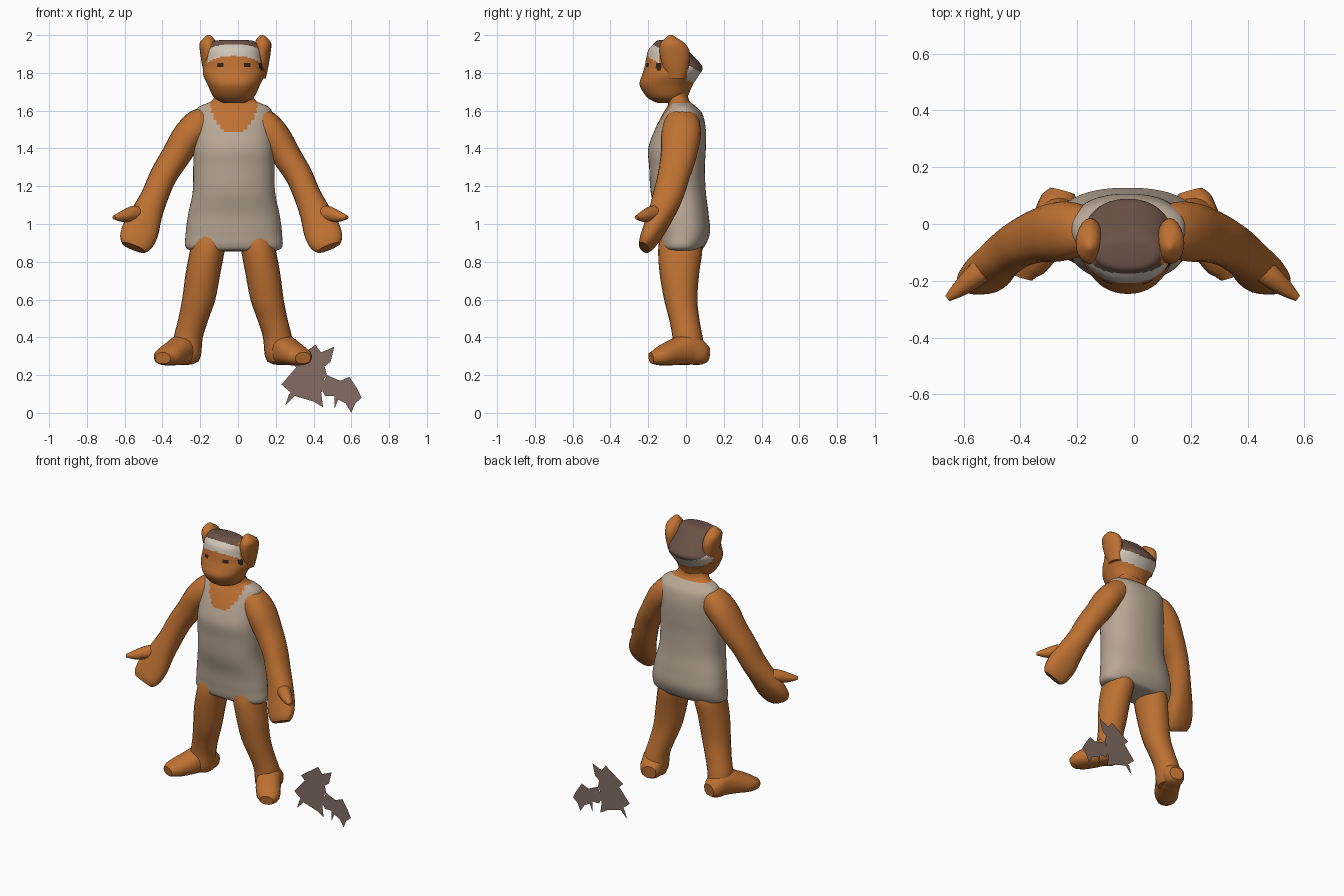
import bpy, bmesh, math
from mathutils import Vector


def material(name, rgb):
    m = bpy.data.materials.new(name)
    m.diffuse_color = (*rgb, 1)
    return m


FUR = material("orange fur", (0.515, 0.165, 0.032))
CLOTH = material("beige cloth", (0.48, 0.385, 0.30))
BAND = material("pale band", (0.64, 0.56, 0.48))
HAIR = material("brown hair", (0.145, 0.083, 0.062))
DARK = material("dark eye", (0.03, 0.016, 0.012))
SPLAT = material("grey brown", (0.225, 0.150, 0.125))
CX = -0.022          # centre line of the figure


def spline(keys, steps):
    """Catmull-Rom through key tuples."""
    out = []
    for i in range(len(keys) - 1):
        k = [keys[max(i - 1, 0)], keys[i], keys[i + 1], keys[min(i + 2, len(keys) - 1)]]
        for s in range(steps):
            t = s / steps
            out.append(tuple(
                0.5 * (2 * b + (c - a) * t + (2 * a - 5 * b + 4 * c - d) * t * t
                       + (3 * b - a - 3 * c + d) * t ** 3)
                for a, b, c, d in zip(*k)))
    out.append(tuple(keys[-1]))
    return out


def loft(name, keys, n=20, steps=4, ref=None, p=1.0, mirror=None,
         mats=(FUR,), rule=None):
    """Loft rings (x, y, z, ru, rv); ref=None keeps rings level."""
    rings = spline(keys, steps)
    cs = [Vector(r[:3]) for r in rings]
    bm = bmesh.new()
    loops = []
    for i, r in enumerate(rings):
        u, v = Vector((1, 0, 0)), Vector((0, 1, 0))
        if ref:
            t = (cs[min(i + 1, len(cs) - 1)] - cs[max(i - 1, 0)]).normalized()
            u = t.cross(Vector(ref)).normalized()
            v = t.cross(u)
        loop = []
        for j in range(n):
            a = 2 * math.pi * j / n
            c, s = math.cos(a), math.sin(a)
            c = math.copysign(abs(c) ** p, c)
            s = math.copysign(abs(s) ** p, s)
            co = cs[i] + u * c * max(r[3], 0.004) + v * s * max(r[4], 0.004)
            if mirror is not None:
                co.x = 2 * mirror - co.x
            loop.append(bm.verts.new(co))
        loops.append(loop)
    for a, b in zip(loops, loops[1:]):
        for j in range(n):
            k = (j + 1) % n
            bm.faces.new((a[j], a[k], b[k], b[j]))
    bm.faces.new(loops[0])
    bm.faces.new(loops[-1])
    bmesh.ops.recalc_face_normals(bm, faces=bm.faces[:])
    if rule:
        for f in bm.faces:
            f.material_index = rule(*f.calc_center_median())
    me = bpy.data.meshes.new(name)
    bm.to_mesh(me)
    bm.free()
    me.shade_smooth()
    me.set_sharp_from_angle(angle=math.radians(50))
    for m in mats:
        me.materials.append(m)
    ob = bpy.data.objects.new(name, me)
    bpy.context.collection.objects.link(ob)
    return ob


def level(rows):
    """(z, half width, front y, back y) rows to level rings."""
    return [(CX, (f + b) / 2, z, w, (b - f) / 2) for z, w, f, b in rows]


# Torso wearing a tunic, with bare neck and scoop neckline
def torso_rule(x, y, z):
    dx = x - CX
    scoop = y < -0.04 and (dx / 0.125) ** 2 + ((z - 1.65) / 0.17) ** 2 < 1
    return 0 if scoop or z > 1.64 else 1


loft("tunic_torso", level([
    (0.855, 0.16, -0.08, 0.05), (0.87, 0.25, -0.135, 0.09), (0.95, 0.255, -0.15, 0.126),
    (1.05, 0.242, -0.16, 0.12), (1.17, 0.218, -0.187, 0.105), (1.30, 0.215, -0.195, 0.10),
    (1.40, 0.212, -0.20, 0.105), (1.50, 0.206, -0.165, 0.105), (1.58, 0.205, -0.125, 0.088),
    (1.62, 0.185, -0.10, 0.055), (1.65, 0.12, -0.095, 0.02), (1.69, 0.10, -0.115, 0.01),
    (1.75, 0.10, -0.12, 0.015)]),
    n=64, steps=7, p=0.85, mats=(FUR, CLOTH), rule=torso_rule)


# Head with tilted band, hair on top and painted eyes
def head_rule(x, y, z):
    dx = x - CX
    tilt = z + 0.58 * (y + 0.2)
    if y < -0.1 and abs(abs(dx) - 0.068) < 0.018 and abs(z - 1.843) < 0.011:
        return 3
    if dx > 0.1 and abs(y + 0.143) < 0.014 and abs(z - 1.83) < 0.018:
        return 3
    if tilt < 1.885 or (abs(dx) > 0.115 and -0.14 < y < -0.03):
        return 0
    return 1 if tilt < 1.965 else 2


loft("head", level([
    (1.64, 0.05, -0.15, -0.04), (1.67, 0.105, -0.205, 0.005), (1.735, 0.138, -0.245, 0.035),
    (1.79, 0.162, -0.232, 0.07), (1.83, 0.162, -0.22, 0.088), (1.88, 0.152, -0.21, 0.048),
    (1.92, 0.14, -0.20, 0.01), (1.95, 0.125, -0.175, -0.02), (1.97, 0.10, -0.155, -0.05),
    (1.975, 0.03, -0.12, -0.08)]),
    n=80, steps=7, p=0.92, mats=(FUR, BAND, HAIR, DARK), rule=head_rule)

# Paired parts, drawn on the -x side and mirrored
ear = [(-0.135, -0.05, 1.77, 0.04, 0.05), (-0.15, -0.055, 1.84, 0.04, 0.07),
       (-0.155, -0.06, 1.91, 0.046, 0.08), (-0.16, -0.07, 1.955, 0.044, 0.065),
       (-0.156, -0.078, 1.985, 0.026, 0.03), (-0.155, -0.08, 2.0, 0.008, 0.01)]

arm = [(-0.15, -0.015, 1.555, 0.06, 0.07), (-0.20, -0.02, 1.53, 0.083, 0.095),
       (-0.265, -0.027, 1.465, 0.083, 0.105), (-0.33, -0.04, 1.36, 0.077, 0.095),
       (-0.395, -0.065, 1.255, 0.072, 0.085), (-0.44, -0.095, 1.15, 0.072, 0.08),
       (-0.48, -0.13, 1.06, 0.082, 0.07), (-0.515, -0.17, 0.97, 0.097, 0.058),
       (-0.54, -0.205, 0.905, 0.09, 0.045), (-0.552, -0.222, 0.875, 0.066, 0.03)]

thumb = [(-0.49, -0.12, 1.05, 0.045, 0.05), (-0.55, -0.175, 1.055, 0.042, 0.042),
         (-0.61, -0.225, 1.04, 0.03, 0.03), (-0.657, -0.262, 1.035, 0.01, 0.012)]

leg = [(-0.14, -0.03, 0.95, 0.09, 0.10), (-0.16, -0.03, 0.87, 0.092, 0.117),
       (-0.185, -0.035, 0.74, 0.092, 0.105), (-0.208, -0.028, 0.60, 0.088, 0.088),
       (-0.238, -0.008, 0.49, 0.08, 0.08), (-0.263, 0.008, 0.40, 0.077, 0.08),
       (-0.27, 0.015, 0.31, 0.075, 0.085), (-0.27, 0.015, 0.27, 0.06, 0.07)]

foot = [(-0.252, 0.115, 0.31, 0.045, 0.04), (-0.262, 0.08, 0.315, 0.068, 0.063),
        (-0.285, 0.01, 0.335, 0.075, 0.082), (-0.33, -0.07, 0.318, 0.077, 0.067),
        (-0.38, -0.14, 0.298, 0.07, 0.048), (-0.398, -0.185, 0.29, 0.042, 0.03)]

pairs = (("ear", ear, None, 1.0, -0.014), ("arm", arm, (0, 1, 0), 0.9, -0.036),
         ("thumb", thumb, (0, 1, 0), 1.0, -0.04), ("leg", leg, None, 0.95, -0.027),
         ("foot", foot, (0, 0, 1), 0.85, -0.027))
for part, keys, ref, p, mid in pairs:
    loft("right_" + part, keys, ref=ref, p=p)
    loft("left_" + part, keys, ref=ref, p=p, mirror=mid)

# Flat ragged splat standing behind the figure (x, z in hundredths)
splat_shapes = (
    [(39, 29), (41, 36), (44, 32), (51, 35), (49, 27), (45, 24), (47, 20), (44, 16),
     (46, 12), (42, 10), (45, 3), (40, 6), (36, 11), (30, 9), (25, 4), (27, 10),
     (33, 15), (23, 15), (28, 20), (33, 22), (28, 27), (36, 26)],
    [(44, 13), (49, 15), (47, 20), (54, 17), (59, 19), (63, 13), (65.5, 8), (62, 5),
     (60, 0), (57, 5), (53, 7), (51, 2), (51, 9), (46, 9)])
bm = bmesh.new()
for shape in splat_shapes:
    bm.faces.new([bm.verts.new((x / 100, 0.275, z / 100)) for x, z in shape])
bmesh.ops.triangulate(bm, faces=bm.faces[:], ngon_method='EAR_CLIP')
me = bpy.data.meshes.new("splat")
bm.to_mesh(me)
bm.free()
me.materials.append(SPLAT)
bpy.context.collection.objects.link(bpy.data.objects.new("splat", me))
